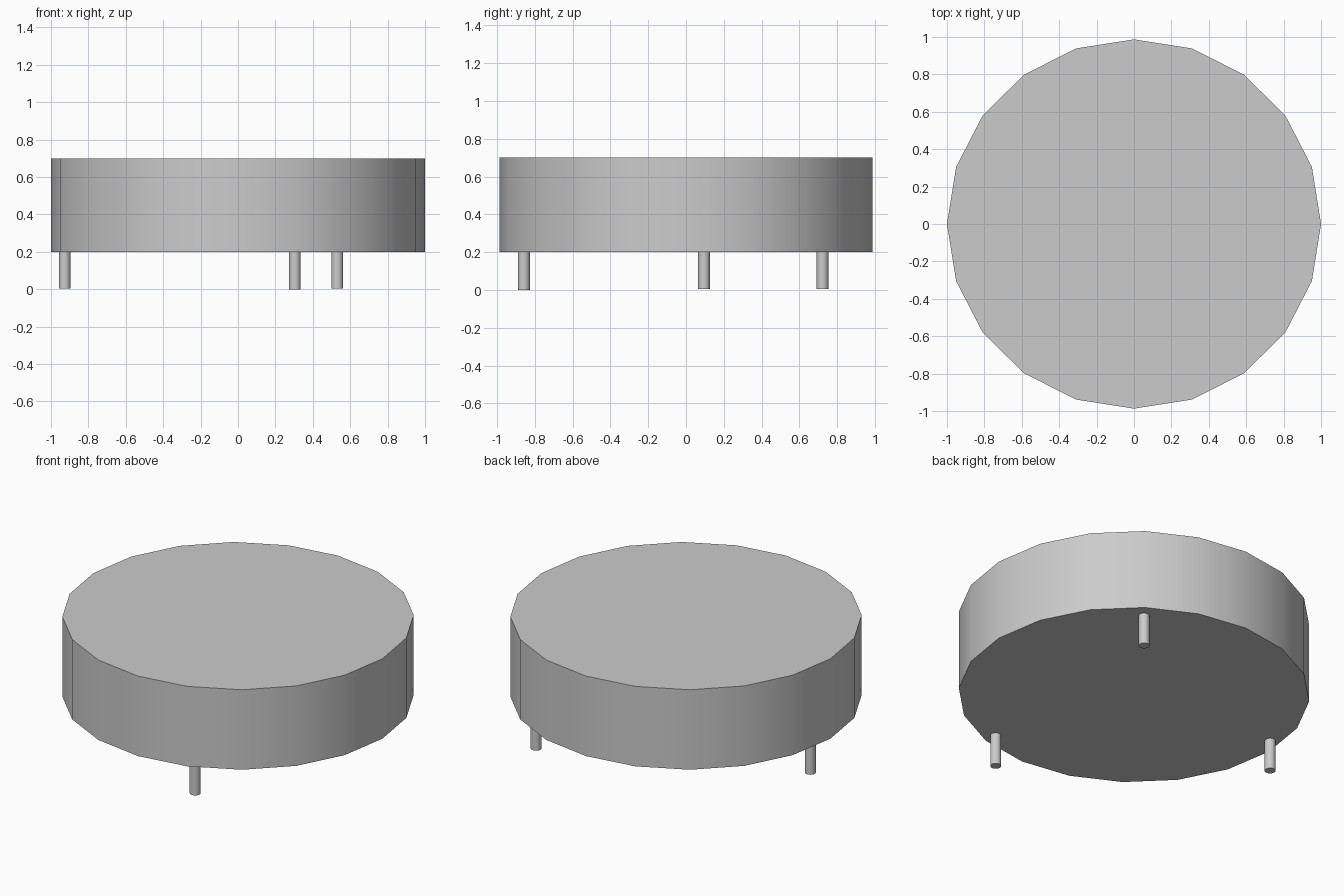
import bpy
from math import radians

if "Cube" in bpy.data.objects:
    bpy.data.objects.remove(bpy.data.objects["Cube"])


def cylinder(name, x, y, z0, z1, radius, sides, scale_y=1.0):
    bpy.ops.mesh.primitive_cylinder_add(
        vertices=sides, radius=radius, depth=z1 - z0,
        location=(x, y, (z0 + z1) / 2))
    ob = bpy.context.object
    ob.name = name
    ob.scale.y = scale_y
    bpy.ops.object.transform_apply(location=False, rotation=False, scale=True)
    bpy.ops.object.shade_smooth_by_angle(angle=radians(30))
    return ob


# Thick round body, slightly narrower from front to back
cylinder("body", 0, 0, 0.2, 0.7, 1.0, 20, 0.987)

# Three short peg legs near the rim
legs = {
    "left_leg": (-0.927, 0.095, 0.005),
    "front_leg": (0.304, -0.857, 0.0),
    "back_leg": (0.531, 0.722, 0.005),
}
for name, (x, y, foot) in legs.items():
    cylinder(name, x, y, foot, 0.2, 0.031, 20)
